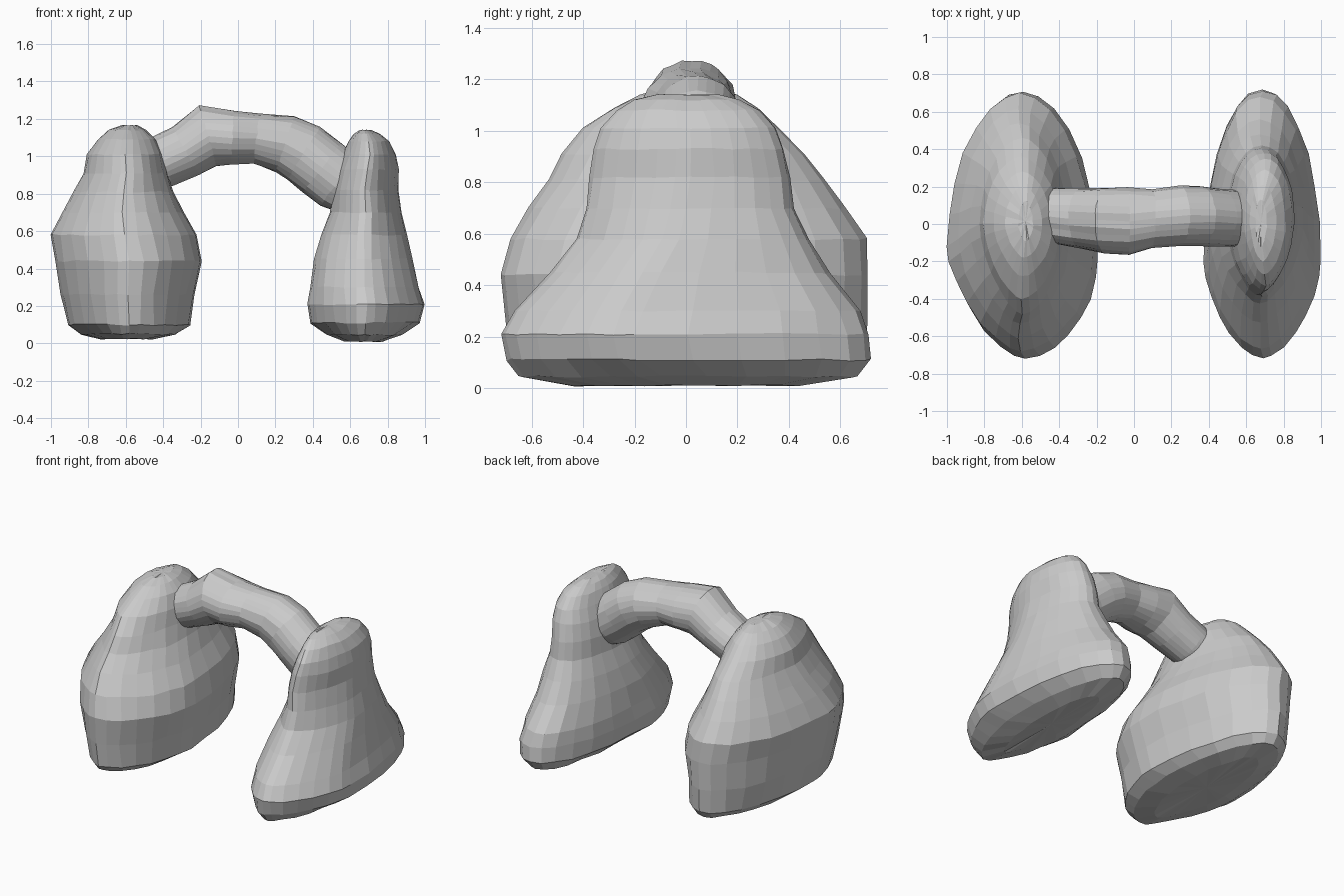
import bpy, bmesh, random
from math import cos, sin, pi
from mathutils import Vector

random.seed(4)
SIDES = 28


def spow(v, e):
    return (1 if v >= 0 else -1) * abs(v) ** e


def jitter(a):
    return Vector([random.uniform(-a, a) for _ in range(3)])


def loft(name, rings):
    """Skin a list of point rings into a closed faceted solid."""
    bm = bmesh.new()
    loops = [[bm.verts.new(p) for p in ring] for ring in rings]
    for a, b in zip(loops, loops[1:]):
        for i in range(SIDES):
            j = (i + 1) % SIDES
            bm.faces.new((a[i], a[j], b[j], b[i]))
    for loop in (loops[0], loops[-1]):
        f = bm.faces.new(loop)
        bmesh.ops.poke(bm, faces=[f])
    bmesh.ops.recalc_face_normals(bm, faces=bm.faces)
    mesh = bpy.data.meshes.new(name)
    bm.to_mesh(mesh)
    bm.free()
    ob = bpy.data.objects.new(name, mesh)
    bpy.context.collection.objects.link(ob)
    return ob


def pillar(name, quarters, right_shift, sections):
    """Quarters: roundness of back right, back left, front left, front right.
    Sections: z, x min, x max, y min, y max, y of the widest point."""
    rings = []
    for z, x0, x1, y0, y1, yw in sections:
        ring = []
        size = min(1, (y1 - y0) / 1.4)
        for i in range(SIDES):
            t = 2 * pi * i / SIDES
            c, s = cos(t), sin(t)
            p = quarters[4 * i // SIDES]
            yc = yw + right_shift * size * max(c, 0)
            x = (x0 + x1) / 2 + (x1 - x0) / 2 * spow(c, 2 / p)
            y = yc + (y1 - yc if s > 0 else yc - y0) * spow(s, 2 / p)
            ring.append(Vector((x, y, z)) + jitter(0.002 + 0.003 * size))
        rings.append(ring)
    return loft(name, rings)


# Broad left rock
pillar("left_rock", (1.85, 1.9, 1.55, 1.85), -0.04, [
    (0.025, -0.74, -0.44, -0.48, 0.48, 0.0),
    (0.05, -0.84, -0.33, -0.64, 0.65, -0.05),
    (0.10, -0.91, -0.26, -0.68, 0.69, -0.10),
    (0.26, -0.95, -0.235, -0.70, 0.705, -0.12),
    (0.44, -0.98, -0.19, -0.725, 0.71, -0.14),
    (0.58, -1.0, -0.22, -0.68, 0.70, -0.12),
    (0.70, -0.94, -0.29, -0.61, 0.62, -0.08),
    (0.81, -0.875, -0.345, -0.535, 0.54, -0.03),
    (0.91, -0.825, -0.375, -0.48, 0.46, 0.0),
    (1.01, -0.805, -0.40, -0.40, 0.36, 0.0),
    (1.09, -0.75, -0.44, -0.28, 0.28, 0.0),
    (1.14, -0.69, -0.49, -0.18, 0.20, 0.0),
    (1.165, -0.62, -0.54, -0.09, 0.12, 0.0)])

# Slimmer right rock with flared foot
pillar("right_rock", (2.05, 2.05, 1.65, 1.6), 0.0, [
    (0.01, 0.57, 0.78, -0.45, 0.45, 0.0),
    (0.045, 0.47, 0.88, -0.65, 0.67, -0.1),
    (0.11, 0.39, 0.975, -0.70, 0.72, -0.18),
    (0.21, 0.375, 1.0, -0.72, 0.71, -0.2),
    (0.30, 0.385, 0.97, -0.67, 0.68, -0.17),
    (0.45, 0.41, 0.935, -0.53, 0.56, -0.1),
    (0.58, 0.445, 0.905, -0.425, 0.48, -0.03),
    (0.70, 0.49, 0.875, -0.39, 0.42, 0.0),
    (0.82, 0.505, 0.855, -0.375, 0.405, 0.02),
    (0.93, 0.53, 0.86, -0.36, 0.38, 0.02),
    (1.01, 0.56, 0.845, -0.33, 0.35, 0.02),
    (1.08, 0.59, 0.81, -0.27, 0.29, 0.0),
    (1.12, 0.62, 0.76, -0.20, 0.21, 0.0),
    (1.14, 0.65, 0.71, -0.12, 0.13, 0.0)])

# Arching bridge: x, z, radius across the path, y centre, y radius
path = [
    (-0.50, 0.94, 0.14, 0.045, 0.14), (-0.40, 0.975, 0.14, 0.04, 0.15),
    (-0.28, 1.03, 0.145, 0.03, 0.16), (-0.16, 1.11, 0.17, 0.02, 0.175),
    (-0.03, 1.10, 0.145, 0.015, 0.18), (0.10, 1.095, 0.135, 0.03, 0.155),
    (0.25, 1.065, 0.155, 0.045, 0.16), (0.35, 1.015, 0.165, 0.045, 0.16),
    (0.45, 0.94, 0.165, 0.035, 0.155), (0.54, 0.87, 0.165, 0.03, 0.15),
    (0.59, 0.835, 0.15, 0.03, 0.14)]
rings = []
for k, (x, z, r, yc, ry) in enumerate(path):
    a, b = path[max(k - 1, 0)], path[min(k + 1, len(path) - 1)]
    d = Vector((b[0] - a[0], 0, b[1] - a[1])).normalized()
    n = Vector((-d.z, 0, d.x))
    rings.append([Vector((x, yc + ry * sin(2 * pi * i / SIDES), z))
                  + n * r * cos(2 * pi * i / SIDES) + jitter(0.004)
                  for i in range(SIDES)])
loft("bridge", rings)
